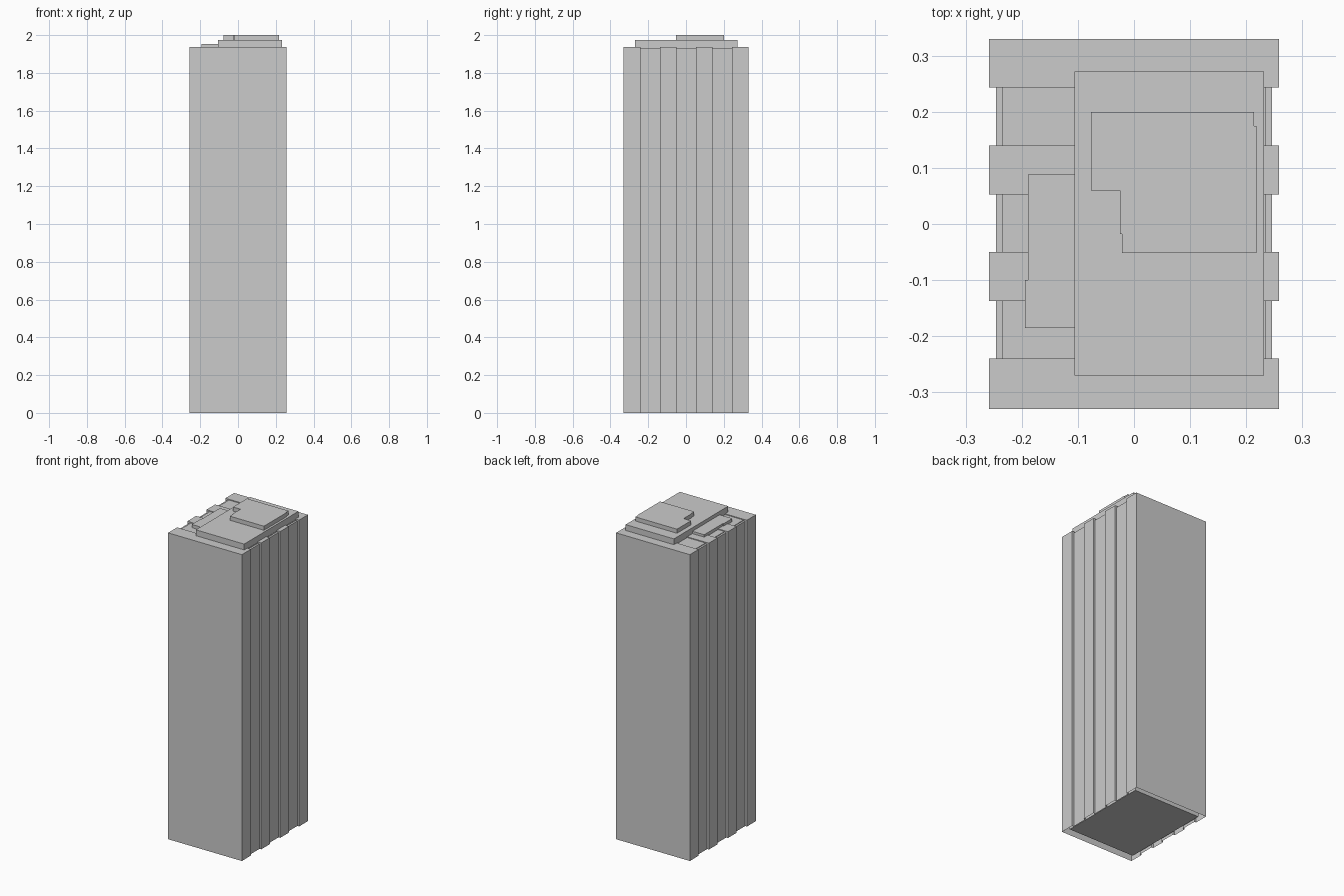
import bpy, bmesh

if "Cube" in bpy.data.objects:
    bpy.data.objects.remove(bpy.data.objects["Cube"])


def finish(name, bm):
    bmesh.ops.remove_doubles(bm, verts=bm.verts, dist=1e-5)
    bmesh.ops.recalc_face_normals(bm, faces=bm.faces)
    mesh = bpy.data.meshes.new(name)
    bm.to_mesh(mesh)
    bm.free()
    obj = bpy.data.objects.new(name, mesh)
    bpy.context.collection.objects.link(obj)
    return obj


def prism(name, outline, z0, z1):
    """Extrude a plan outline from z0 to z1."""
    bm = bmesh.new()
    base = bm.faces.new([bm.verts.new((x, y, z0)) for x, y in outline])
    top = bmesh.ops.extrude_face_region(bm, geom=[base], use_keep_orig=True)
    verts = [v for v in top["geom"] if isinstance(v, bmesh.types.BMVert)]
    bmesh.ops.translate(bm, verts=verts, vec=(0, 0, z1 - z0))
    return finish(name, bm)


def rect(x0, x1, y0, y1):
    return [(x0, y0), (x1, y0), (x1, y1), (x0, y1)]


# Facade shell: alternating projecting bands and recessed bays, open underneath
BAND, BAY = (0.258, 1.937), (0.246, 1.928)   # half width, height
cuts = [-0.33, -0.24, -0.137, -0.05, 0.053, 0.14, 0.243, 0.33]


def arch(size, y):
    w, h = size
    return [(-w, y, 0), (-w, y, h), (w, y, h), (w, y, 0)]


bm = bmesh.new()


def face(points):
    bm.faces.new([bm.verts.new(p) for p in points])


for i in range(7):
    size = BAY if i % 2 else BAND
    a, b = arch(size, cuts[i]), arch(size, cuts[i + 1])
    for k in range(3):                       # left wall, roof, right wall
        face([a[k], a[k + 1], b[k + 1], b[k]])
for y in cuts[1:-1]:                         # steps between band and bay
    face(arch(BAND, y) + arch(BAY, y)[::-1])
for y in (cuts[0], cuts[-1]):                # front and back walls
    face(arch(BAND, y))
finish("facade_shell", bm)

# Inner core, slightly above ground and just proud of the bay roofs
prism("core", rect(-0.234, 0.234, -0.29, 0.29), 0.008, 1.932)

# Stepped roof blocks
prism("low_roof_block", [(-0.194, -0.185), (-0.106, -0.185), (-0.106, 0.088),
                         (-0.189, 0.088), (-0.189, -0.1), (-0.194, -0.1)], 1.93, 1.952)
prism("main_roof_block", rect(-0.106, 0.232, -0.27, 0.272), 1.93, 1.974)
prism("top_roof_block", [(-0.077, 0.2), (-0.077, 0.06), (-0.025, 0.06), (-0.025, -0.018),
                         (-0.021, -0.018), (-0.021, -0.052), (0.218, -0.052),
                         (0.218, 0.175), (0.214, 0.175), (0.214, 0.2)], 1.97, 2.0)
